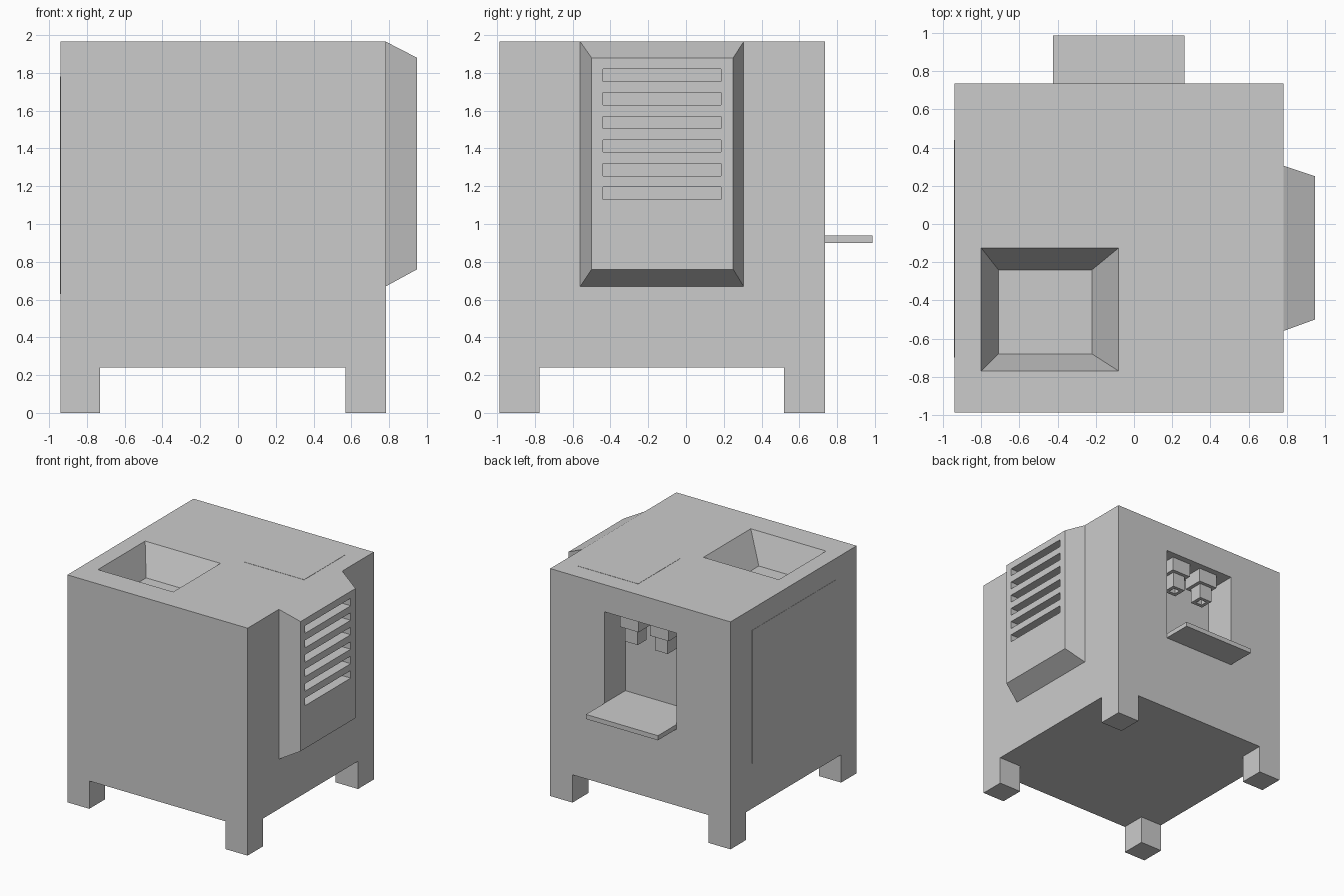
import bpy, bmesh
from mathutils import Vector

if "Cube" in bpy.data.objects:
    bpy.data.objects.remove(bpy.data.objects["Cube"])

TOP, LEFT, RIGHT, FRONT, BACK = 1.965, -0.94, 0.783, -0.987, 0.735


def hull(name, points):
    """Flat-faced convex solid around a few points."""
    bm = bmesh.new()
    for p in points:
        bm.verts.new(p)
    bmesh.ops.convex_hull(bm, input=bm.verts[:])
    bmesh.ops.dissolve_limit(bm, angle_limit=0.01, verts=bm.verts[:], edges=bm.edges[:])
    bmesh.ops.recalc_face_normals(bm, faces=bm.faces[:])
    mesh = bpy.data.meshes.new(name)
    bm.to_mesh(mesh)
    bm.free()
    obj = bpy.data.objects.new(name, mesh)
    bpy.context.collection.objects.link(obj)
    return obj


def box(name, xs, ys, zs):
    return hull(name, [(x, y, z) for x in xs for y in ys for z in zs])


def cut(obj, cutter):
    """Subtract the cutter, apply it and throw the cutter away."""
    mod = obj.modifiers.new("cut", 'BOOLEAN')
    mod.operation, mod.solver, mod.object = 'DIFFERENCE', 'EXACT', cutter
    cutter.hide_render = True
    bpy.context.view_layer.objects.active = obj
    bpy.ops.object.modifier_apply(modifier=mod.name)
    bpy.data.objects.remove(cutter, do_unlink=True)


# Main housing
body = box("housing", (LEFT, RIGHT), (FRONT, BACK), (0.24, TOP))

# Tapered hopper in the top
upper = [(x, y, TOP + 0.05) for x in (-0.818, -0.052) for y in (-0.788, -0.102)]
lower = [(x, y, TOP - 0.25) for x in (-0.71, -0.22) for y in (-0.68, -0.24)]
cut(body, hull("hopper_cutter", upper + lower))

# Dispensing alcove in the back
cut(body, box("alcove_cutter", (-0.423, 0.265), (0.45, 0.90), (0.90, 1.73)))

# Four corner legs
for side, xs in (("left", (LEFT, -0.73)), ("right", (0.57, RIGHT))):
    for end, ys in (("front", (FRONT, -0.775)), ("back", (0.52, BACK))):
        box(f"{end}_{side}_leg", xs, ys, (0, 0.24))

# Drip tray: alcove floor that juts out of the back
box("drip_tray", (-0.423, 0.265), (0.45, 0.987), (0.90, 0.94))

# Two spouts hanging from the alcove ceiling
for i, cx in enumerate((-0.222, 0.065), 1):
    cy = 0.592
    box(f"spout_block_{i}", (cx - 0.09, cx + 0.09), (cy - 0.09, cy + 0.09), (1.61, 1.73))
    nozzle = box(f"spout_nozzle_{i}", (cx - 0.06, cx + 0.06), (cy - 0.06, cy + 0.06), (1.48, 1.61))
    cut(nozzle, box("bore_cutter", (cx - 0.03, cx + 0.03), (cy - 0.03, cy + 0.03), (1.40, 1.56)))

# Bevelled vent cover on the right side, with louvre slots
inner = [(RIGHT, y, z) for y in (-0.56, 0.305) for z in (0.67, TOP)]
outer = [(0.948, y, z) for y in (-0.50, 0.25) for z in (0.76, 1.88)]
vent = hull("vent_cover", inner + outer)
for i in range(6):
    z = 1.13 + 0.125 * i
    cut(vent, box("slot_cutter", (0.80, 1.1), (-0.44, 0.185), (z, z + 0.065)))

# Nearly flush lid on top and access door on the left
box("top_lid", (0.055, 0.632), (0.0, 0.575), (TOP - 0.02, TOP + 0.002))
box("access_door", (LEFT - 0.002, LEFT + 0.02), (-0.70, 0.44), (0.63, 1.78))
